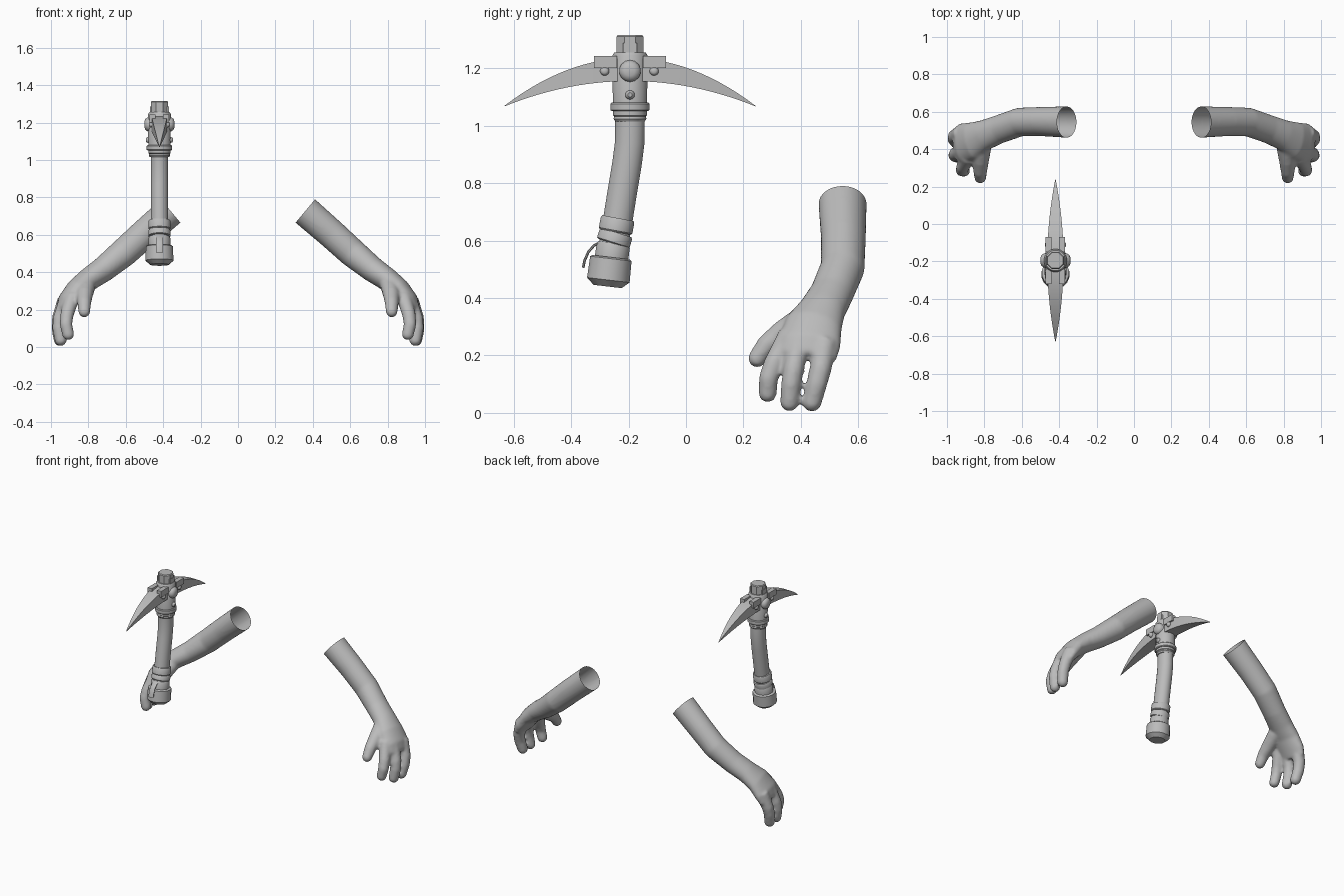
import bpy, bmesh, math
from mathutils import Vector

cube = bpy.data.objects.get("Cube")
if cube:
    bpy.data.objects.remove(cube, do_unlink=True)

grey = bpy.data.materials.new("plain grey")
grey.use_nodes = True
grey.diffuse_color = (0.5, 0.5, 0.5, 1)
grey.node_tree.nodes["Principled BSDF"].inputs["Base Color"].default_value = (0.5, 0.5, 0.5, 1)

X, Y = Vector((1, 0, 0)), Vector((0, 1, 0))
PX, PY = -0.42, -0.195  # pickaxe axis


def finish(name, bm, smooth=35):
    bmesh.ops.recalc_face_normals(bm, faces=bm.faces[:])
    mesh = bpy.data.meshes.new(name)
    bm.to_mesh(mesh)
    bm.free()
    mesh.materials.append(grey)
    obj = bpy.data.objects.new(name, mesh)
    bpy.context.collection.objects.link(obj)
    if smooth:
        bpy.ops.object.select_all(action='DESELECT')
        obj.select_set(True)
        bpy.context.view_layer.objects.active = obj
        bpy.ops.object.shade_smooth_by_angle(angle=math.radians(smooth))
    return obj


def loft(bm, rings, n):
    """Skin rings of (centre, tangent, reference axis, width radius, thickness radius)."""
    loops = []
    for c, t, ref, rw, rt in rings:
        w = (ref - t * t.dot(ref)).normalized()
        d = t.cross(w)
        angles = [2 * math.pi * (i + 0.5) / n for i in range(n)]
        loops.append([bm.verts.new(c + w * rw * math.cos(a) + d * rt * math.sin(a)) for a in angles])
    for a, b in zip(loops, loops[1:]):
        for i in range(n):
            bm.faces.new((a[i], a[(i + 1) % n], b[(i + 1) % n], b[i]))
    bm.faces.new(loops[0][::-1])
    bm.faces.new(loops[-1])


def tube(bm, path, ref, n=20):
    """Tube along points of (x, y, z, width radius, thickness radius)."""
    pts = [Vector(p[:3]) for p in path]
    rings = []
    for i, p in enumerate(path):
        t = (pts[min(i + 1, len(pts) - 1)] - pts[max(i - 1, 0)]).normalized()
        rings.append((pts[i], t, ref, p[3], p[4]))
    loft(bm, rings, n)


def lathe(name, start, end, profile, n=20, ref=X, smooth=35):
    """Straight turned part; profile is (fraction along axis, radius)."""
    a, b = Vector(start), Vector(end)
    bm = bmesh.new()
    loft(bm, [(a.lerp(b, f), (b - a).normalized(), ref, r, r) for f, r in profile], n)
    return finish(name, bm, smooth)


def box(name, x, y, z):
    bm = bmesh.new()
    bmesh.ops.create_cube(bm, size=1)
    for v in bm.verts:
        v.co = [lo + (hi - lo) * (c + 0.5) for c, (lo, hi) in zip(v.co, (x, y, z))]
    return finish(name, bm, 0)


# Arms: forearm and palm, three fingers and a thumb, fused and left open at the cuff
FOREARM = [(.285, .545, .79, .084, .082), (.36, .545, .727, .084, .082), (.50, .548, .605, .078, .079),
           (.61, .545, .505, .077, .077), (.72, .507, .415, .076, .068), (.80, .475, .36, .082, .062),
           (.865, .445, .308, .1, .056), (.915, .432, .245, .108, .05), (.94, .425, .195, .1, .036)]
DIGITS = [
    [(.885, .36, .27, .04), (.915, .305, .17, .036), (.92, .287, .12, .034), (.908, .284, .068, .032)],
    [(.92, .395, .25, .038), (.955, .374, .15, .036), (.958, .366, .1, .035), (.948, .36, .038, .033)],
    [(.925, .485, .25, .042), (.958, .468, .15, .038), (.962, .455, .1, .036), (.952, .439, .038, .034)],
    [(.81, .42, .33, .05), (.82, .34, .28, .045), (.822, .28, .235, .037), (.822, .248, .19, .032)]]


def arm(name, side):
    bm = bmesh.new()
    tube(bm, [(side * p[0], *p[1:]) for p in FOREARM], Y, 28)
    for digit in DIGITS:
        path = [(side * x, y, z, r, r) for x, y, z, r in digit]
        tube(bm, path, Y, 16)
        tip = bmesh.ops.create_icosphere(bm, subdivisions=3, radius=path[-1][3])
        bmesh.ops.translate(bm, verts=tip["verts"], vec=path[-1][:3])
    obj = finish(name, bm, 0)
    remesh = obj.modifiers.new("fuse", 'REMESH')
    remesh.mode, remesh.voxel_size = 'VOXEL', 0.009
    relax = obj.modifiers.new("relax", 'SMOOTH')
    relax.factor, relax.iterations = 0.5, 6
    bpy.context.view_layer.update()
    fused = obj.evaluated_get(bpy.context.evaluated_depsgraph_get())
    bm = bmesh.new()
    bm.from_mesh(fused.to_mesh())
    fused.to_mesh_clear()
    bpy.data.objects.remove(obj, do_unlink=True)
    # Trim the cuff to an open, straight cut
    bmesh.ops.bisect_plane(bm, geom=bm.verts[:] + bm.edges[:] + bm.faces[:], dist=1e-5,
                           plane_co=(side * .36, .545, .727), plane_no=(side * -.77, 0, .64),
                           clear_outer=True)
    finish(name, bm, 60)


arm("left_arm", 1)
arm("right_arm", -1)

# Handle with its bend
bm = bmesh.new()
tube(bm, [(PX, y, z, .047, .052) for y, z in
          [(PY, 1.1), (PY, 1.0), (-.196, .94), (-.205, .87), (-.22, .78), (-.236, .68), (-.25, .6), (-.26, .52)]], X)
finish("handle", bm)

# Grip wraps and butt cap, following the slanted lower handle
lathe("upper_wrap", (PX, -.237, .678), (PX, -.246, .63), [(0, .056), (.15, .06), (.9, .06), (1, .056)])
lathe("middle_wrap", (PX, -.242, .628), (PX, -.254, .59), [(0, .055), (.2, .06), (.9, .06), (1, .055)])
lathe("lower_wrap", (PX, -.252, .592), (PX, -.259, .54), [(0, .053), (.2, .059), (1, .059)])
lathe("butt_cap", (PX, -.261, .542), (PX, -.273, .44),
      [(0, .066), (0.05, .074), (.78, .076), (1, .05)], 16)

# Loose strap end hanging off the front of the wrap
bm = bmesh.new()
tube(bm, [(PX, y, z, .02, .005) for y, z in
          [(-.295, .595), (-.32, .583), (-.34, .56), (-.353, .53), (-.358, .505)]], X, 8)
finish("strap_end", bm)

# Head socket, collar and top plug
lathe("socket", (PX, PY, 1.04), (PX, PY, 1.255), [(0, .06), (.95, .062), (1, .055)], 20)
lathe("collar", (PX, PY, 1.05), (PX, PY, 1.08), [(0, .064), (.15, .069), (.85, .069), (1, .064)])
lathe("lower_ring", (PX, PY, 1.015), (PX, PY, 1.05), [(0, .052), (.25, .058), (.5, .056), (.6, .06), (1, .06)])
lathe("top_plug", (PX, PY, 1.24), (PX, PY, 1.316), [(0, .05), (.93, .05), (1, .045)], 8, smooth=0)
for side in (-1, 1):
    box("plug_wedge", sorted((PX, PX + side * .05)), (PY - .024, PY + .024), (1.25, 1.287))

# Blade: curved tapering slab with a point at each end
bm = bmesh.new()
STEPS = 28
rows = []
for i in range(STEPS + 1):
    s = 2 * i / STEPS - 1
    half = .043 * (1 - s * s) + .0005
    top, low = 1.235 - .166 * s * s, 1.155 - .088 * s * s
    rows.append([bm.verts.new((PX + dx, PY + s * .437, z)) for dx, z in
                 ((-half, low), (half, low), (half, top), (-half, top))])
for a, b in zip(rows, rows[1:]):
    for i in range(4):
        bm.faces.new((a[i], a[(i + 1) % 4], b[(i + 1) % 4], b[i]))
bm.faces.new(rows[0][::-1])
bm.faces.new(rows[-1])
finish("blade", bm, 30)

# Clamp plates either side of the socket
for y0, y1 in ((-.32, -.24), (-.15, -.07)):
    for side in (-1, 1):
        box("clamp_plate", sorted((PX + side * .02, PX + side * .052)), (y0, y1), (1.2, 1.242))

# Rivets on both cheeks: one large, three small
for side in (-1, 1):
    for name, y, z, r, reach in (("large_rivet", PY, 1.19, .038, .08), ("front_rivet", -.283, 1.19, .016, .056),
                                 ("back_rivet", -.111, 1.19, .016, .056), ("lower_rivet", PY, 1.107, .017, .073)):
        lathe(name, (PX + side * .02, y, z), (PX + side * reach, y, z),
              [(0, r), (.7, r), (.9, r * .8), (1, r * .45)], 14, Y)
